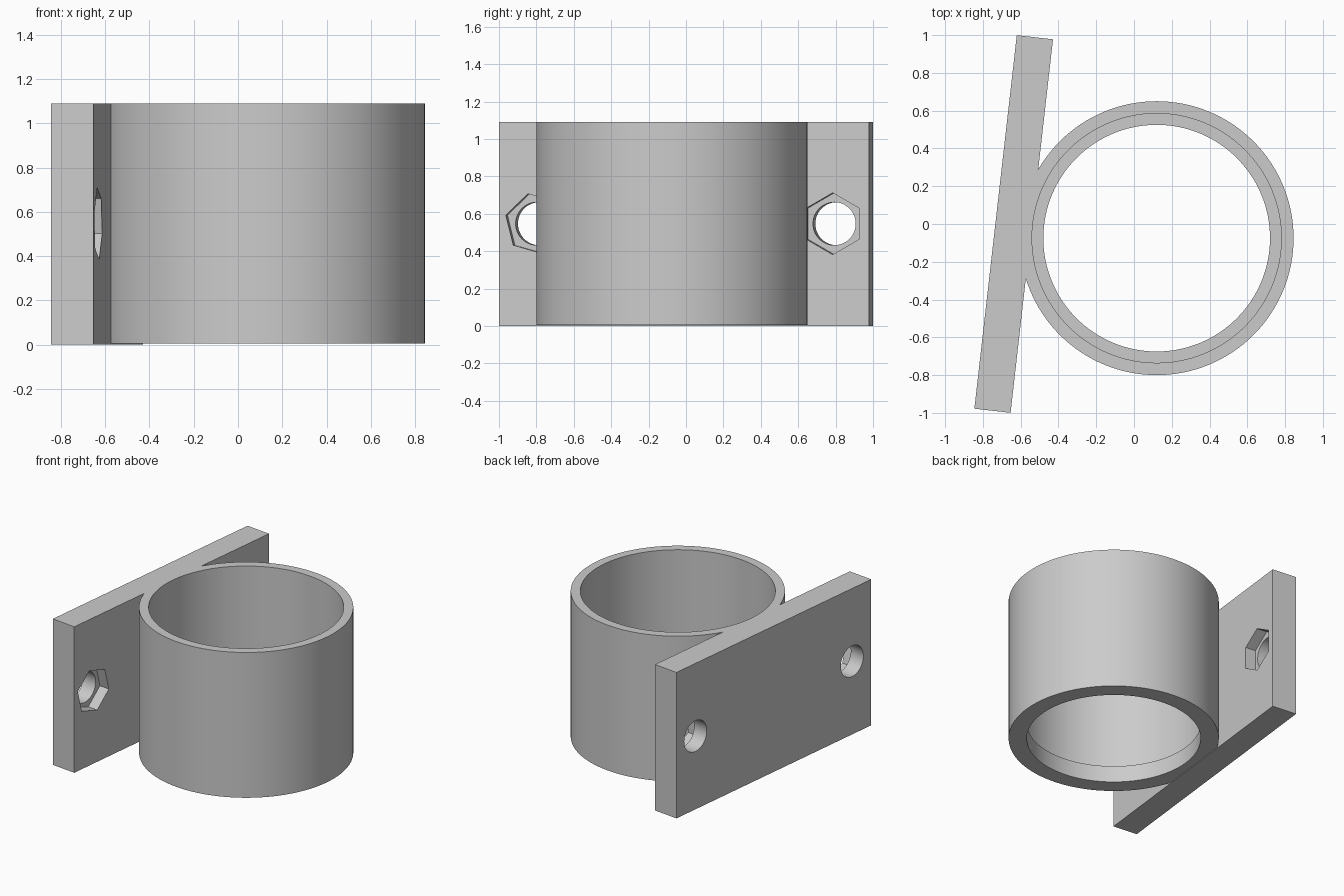
import bpy, bmesh
from math import cos, sin, pi, radians
from mathutils import Matrix, Vector

cube = bpy.data.objects.get("Cube")
if cube:
    bpy.data.objects.remove(cube, do_unlink=True)

HEIGHT = 1.09
THICK = 0.193
HOLE_Z = 0.547
PLATE_FRAME = Matrix.Translation((-0.637, 0, 0)) @ Matrix.Rotation(radians(-6.48), 4, 'Z')

grey = bpy.data.materials.new("plain grey")
grey.use_nodes = True
grey.diffuse_color = (0.6, 0.6, 0.6, 1)
grey.node_tree.nodes["Principled BSDF"].inputs["Base Color"].default_value = grey.diffuse_color


def add_object(name, bm):
    bmesh.ops.recalc_face_normals(bm, faces=bm.faces)
    mesh = bpy.data.meshes.new(name)
    bm.to_mesh(mesh)
    bm.free()
    mesh.materials.append(grey)
    obj = bpy.data.objects.new(name, mesh)
    bpy.context.collection.objects.link(obj)
    return obj


def prism(name, x0, x1, y, z, radius, sides, turn):
    """Regular prism running through the plate thickness."""
    bm = bmesh.new()
    angles = [radians(turn) + 2 * pi * i / sides for i in range(sides)]
    ends = [[bm.verts.new((x, y + radius * cos(a), z + radius * sin(a))) for a in angles]
            for x in (x0, x1)]
    for end in ends:
        bm.faces.new(end)
    for i in range(sides):
        j = (i + 1) % sides
        bm.faces.new((ends[0][i], ends[0][j], ends[1][j], ends[1][i]))
    bm.transform(PLATE_FRAME)
    return add_object(name, bm)


def combine(target, other, operation):
    """Apply a boolean and discard the helper object."""
    mod = target.modifiers.new("boolean", 'BOOLEAN')
    mod.operation, mod.object, mod.solver = operation, other, 'EXACT'
    bpy.context.view_layer.objects.active = target
    bpy.ops.object.modifier_apply(modifier=mod.name)
    bpy.data.objects.remove(other, do_unlink=True)


# Mounting plate
bm = bmesh.new()
bmesh.ops.create_cube(bm, size=1, matrix=PLATE_FRAME @ Matrix.Translation((0, 0, HEIGHT / 2))
                      @ Matrix.Diagonal((THICK, 1.99, HEIGHT, 1)))
bracket = add_object("ring_bracket", bm)

# Ring with an inner lip at the base, turned from its wall section
bm = bmesh.new()
section = [(0.725, 0.005), (0.725, HEIGHT), (0.66, HEIGHT), (0.66, 0.13), (0.6, 0.13), (0.6, 0.005)]
verts = [bm.verts.new((r, 0, z)) for r, z in section]
edges = [bm.edges.new((verts[i - 1], verts[i])) for i in range(len(verts))]
bmesh.ops.spin(bm, geom=verts + edges, cent=(0, 0, 0), axis=(0, 0, 1),
               angle=2 * pi, steps=128, use_merge=True)
bmesh.ops.remove_doubles(bm, verts=bm.verts, dist=0.0001)
bm.transform(Matrix.Translation((0.12, -0.075, 0)))
combine(bracket, add_object("ring", bm), 'UNION')

# Bolt holes with hexagonal nut pockets on the ring side
for y, turn in ((0.8, 30), (-0.8, 44)):
    combine(bracket, prism("bolt_hole", -0.2, 0.2, y, HOLE_Z, 0.115, 48, 0), 'DIFFERENCE')
    combine(bracket, prism("nut_pocket", THICK / 2 - 0.08, 0.2, y, HOLE_Z, 0.165, 6, turn), 'DIFFERENCE')

# Smooth curved walls, crisp edges
bpy.ops.object.select_all(action='DESELECT')
bracket.select_set(True)
bpy.context.view_layer.objects.active = bracket
bpy.ops.object.shade_smooth_by_angle(angle=radians(25))
